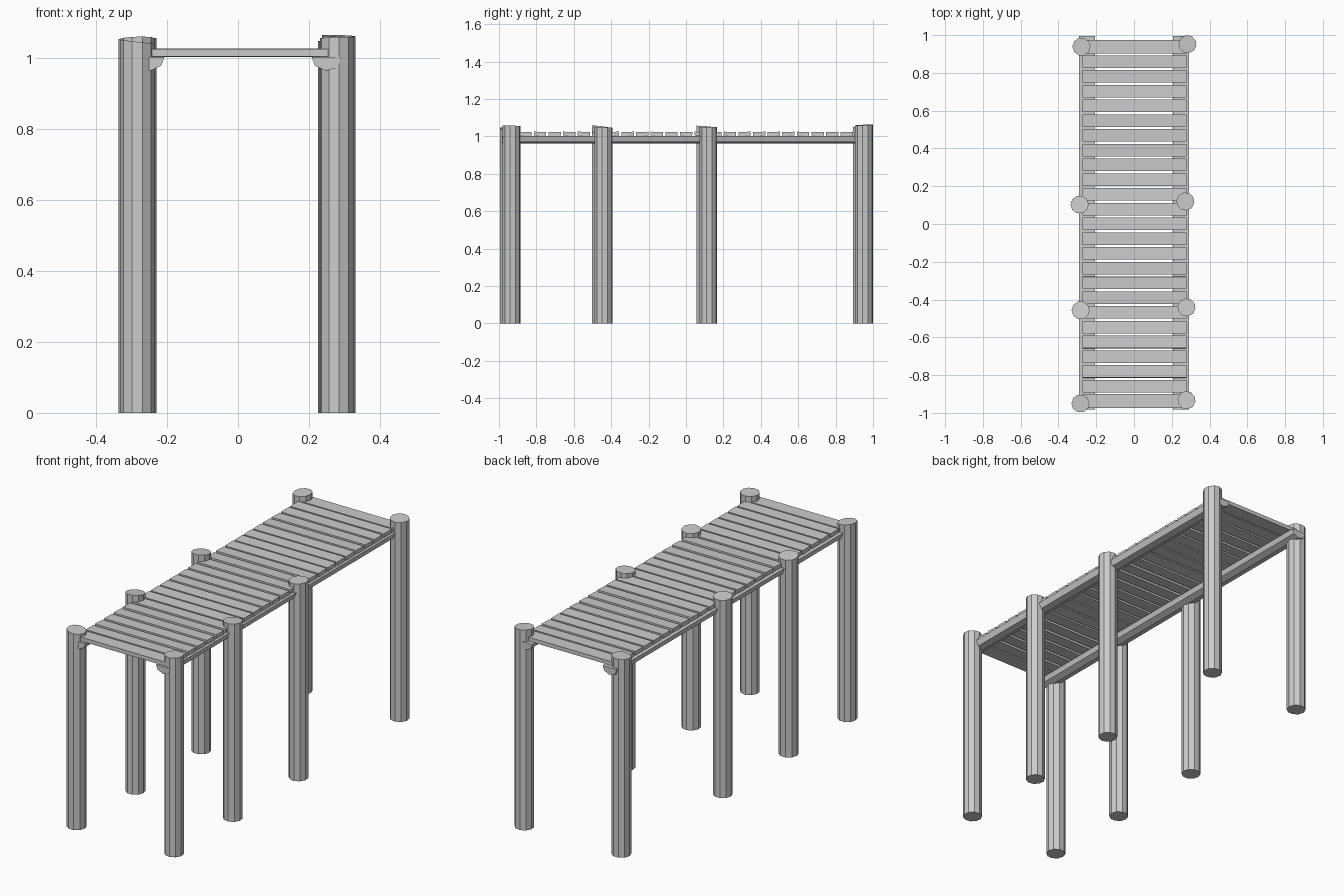
import bpy, bmesh, math, random
from mathutils import Matrix

if "Cube" in bpy.data.objects:
    bpy.data.objects.remove(bpy.data.objects["Cube"])

random.seed(4)


def finish(name, bm):
    bmesh.ops.recalc_face_normals(bm, faces=bm.faces)
    me = bpy.data.meshes.new(name)
    bm.to_mesh(me)
    bm.free()
    ob = bpy.data.objects.new(name, me)
    bpy.context.collection.objects.link(ob)
    return ob


# Ten-sided log post with a slightly slanted sawn top
def post(name, x, y, top, sx, sy, turn, r=0.048):
    bm = bmesh.new()
    bmesh.ops.create_cone(bm, cap_ends=True, segments=10, radius1=r, radius2=r, depth=top,
                          matrix=Matrix.Translation((0, 0, top / 2)) @ Matrix.Rotation(turn, 4, 'Z'))
    for v in bm.verts:
        if v.co.z > top / 2:
            v.co.z += sx * v.co.x + sy * v.co.y
    finish(name, bm).location = (x, y, 0)


# Half-log rail under the planks
def rail(name, side):
    prof = [(0.207, 1.002), (0.216, 0.977), (0.246, 0.963), (0.279, 0.971), (0.29, 1.002)]
    bm = bmesh.new()
    f = bm.faces.new([bm.verts.new((side * x, -0.983, z)) for x, z in prof])
    new = bmesh.ops.extrude_face_region(bm, geom=[f])['geom']
    bmesh.ops.translate(bm, vec=(0, 1.978, 0),
                        verts=[g for g in new if isinstance(g, bmesh.types.BMVert)])
    # extrusion keeps the start face as the near cap
    if not f.is_valid:
        bmesh.ops.holes_fill(bm, edges=bm.edges)
    finish(name, bm)


# Deck plank with a slight rocking tilt
def plank(name, y, width, tilt):
    bm = bmesh.new()
    bmesh.ops.create_cube(bm, size=1)
    bmesh.ops.scale(bm, vec=(0.55, width, 0.021), verts=bm.verts)
    bmesh.ops.rotate(bm, matrix=Matrix.Rotation(tilt, 3, 'X'), verts=bm.verts)
    finish(name, bm).location = (0.003, y, 1.0135)


# Posts: x, y, top height, slope in x, slope in y, turn
posts = [
    (-0.278, 0.939, 1.052, 0.06, 0.05), (-0.288, 0.103, 1.053, 0.03, -0.08),
    (-0.283, -0.457, 1.053, 0.03, -0.12), (-0.283, -0.950, 1.044, -0.12, 0.0),
    (0.283, 0.952, 1.061, -0.03, 0.05), (0.272, 0.119, 1.048, 0.04, 0.04),
    (0.278, -0.441, 1.048, 0.03, -0.05), (0.278, -0.933, 1.056, 0.03, -0.02)]
for i, p in enumerate(posts):
    post(f"post_{i + 1}", *p, turn=math.radians(18 if p[0] < 0 else 8))

rail("rail_left", -1)
rail("rail_right", 1)

# Planks, the two end ones a little wider
COUNT = 25
for i in range(COUNT):
    end = i in (0, COUNT - 1)
    plank(f"plank_{i + 1}", -0.937 + i * 1.875 / (COUNT - 1),
          0.073 if end else 0.066, 0 if end else random.uniform(-0.05, 0.05))
